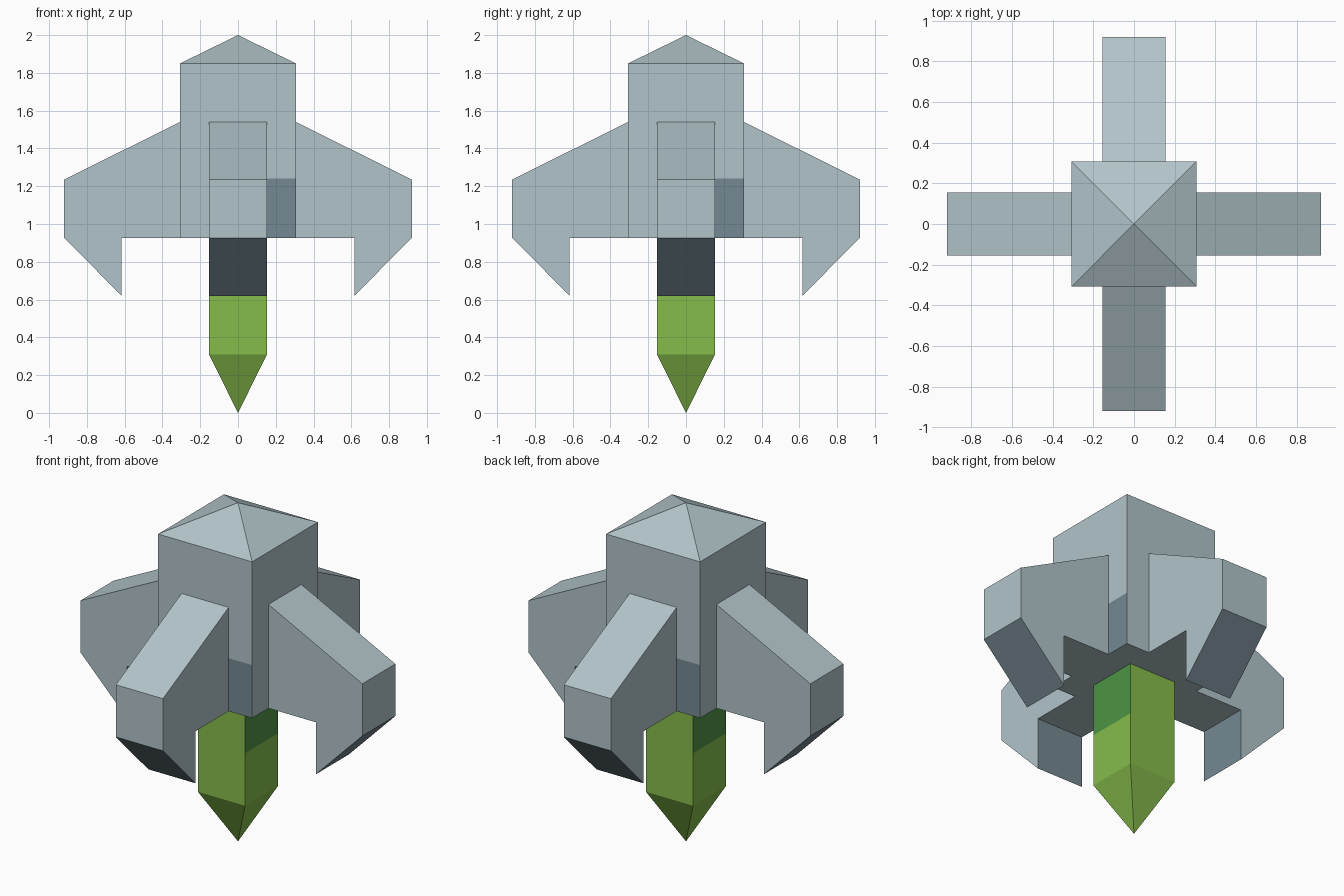
import bpy, bmesh, math
from mathutils import Vector, Matrix

if "Cube" in bpy.data.objects:
    bpy.data.objects.remove(bpy.data.objects["Cube"])


def material(name, hex_rgb):
    lin = [((int(hex_rgb[i:i + 2], 16) / 255 + 0.055) / 1.055) ** 2.4 for i in (0, 2, 4)]
    m = bpy.data.materials.new(name)
    m.diffuse_color = (*lin, 1)
    m.use_nodes = True
    m.node_tree.nodes["Principled BSDF"].inputs["Base Color"].default_value = m.diffuse_color
    return m


GREY = material("light_grey", "B1C4C9")
SLATE = material("slate_grey", "758992")
GREEN = material("leaf_green", "86BC4B")
DARK = material("deep_green", "4D9543")

UP = Vector((0, 0, 1))
BODY, ARM = 0.307, 0.154           # half widths
TIP, STEM, HOOK, BASE = 0.0, 0.31, 0.62, 0.927


def square_post(half, z0, z1, apex):
    """Square post with a pyramid at one end (above z1 or below z0)."""
    bm = bmesh.new()
    rings = [[bm.verts.new((sx * half, sy * half, z))
              for sx, sy in ((-1, -1), (1, -1), (1, 1), (-1, 1))] for z in (z0, z1)]
    peak = bm.verts.new((0, 0, apex))
    pointed, flat = (rings[1], rings[0]) if apex > z1 else (rings[0], rings[1])
    bm.faces.new(flat)
    for i in range(4):
        j = (i + 1) % 4
        bm.faces.new((rings[0][i], rings[0][j], rings[1][j], rings[1][i]))
        bm.faces.new((pointed[i], pointed[j], peak))
    return bm


def cut(bm, point, normal):
    bmesh.ops.bisect_plane(bm, geom=bm.verts[:] + bm.edges[:] + bm.faces[:],
                           plane_co=point, plane_no=normal)


def finish(bm, name, mats, rule):
    bmesh.ops.recalc_face_normals(bm, faces=bm.faces[:])
    bm.normal_update()
    for f in bm.faces:
        f.material_index = int(rule(f.normal, f.calc_center_median()))
    mesh = bpy.data.meshes.new(name)
    bm.to_mesh(mesh)
    bm.free()
    for m in mats:
        mesh.materials.append(m)
    ob = bpy.data.objects.new(name, mesh)
    bpy.context.collection.objects.link(ob)
    return ob


# Body: square tower with a low roof and a slate patch at each lower right corner
body = square_post(BODY, BASE, 1.85, 2.0)
cut(body, (0, 0, 1.24), UP)
for s in (-ARM, ARM):
    cut(body, (s, 0, 0), (1, 0, 0))
    cut(body, (0, s, 0), (0, 1, 0))
finish(body, "body", (GREY, SLATE),
       lambda n, c: abs(n.z) < 0.1 and c.z < 1.24 and c.dot(UP.cross(n)) > ARM)

# Stem: pointed green post, deeper green on the upper part of its two x sides
stem = square_post(ARM, STEM, BASE, TIP)
cut(stem, (0, 0, HOOK), UP)
finish(stem, "stem", (GREEN, DARK), lambda n, c: abs(n.x) > 0.95 and c.z > HOOK)

# Arms: four hooked fins, slate on the slanted and inner faces of the hook
PROFILE = [(BODY, 1.54), (0.92, 1.235), (0.92, BASE),
           (0.617, HOOK), (0.617, BASE), (BODY, BASE)]
for k, side in enumerate(("right", "back", "left", "front")):
    arm = bmesh.new()
    face = arm.faces.new([arm.verts.new((x, -ARM, z)) for x, z in PROFILE])
    ext = bmesh.ops.extrude_face_region(arm, geom=[face])
    bmesh.ops.translate(arm, vec=(0, 2 * ARM, 0),
                        verts=[v for v in ext["geom"] if isinstance(v, bmesh.types.BMVert)])
    ob = finish(arm, side + "_arm", (GREY, SLATE),
                lambda n, c: abs(n.y) < 0.1 and c.z < BASE - 0.01)
    ob.data.transform(Matrix.Rotation(k * math.pi / 2, 4, 'Z'))
